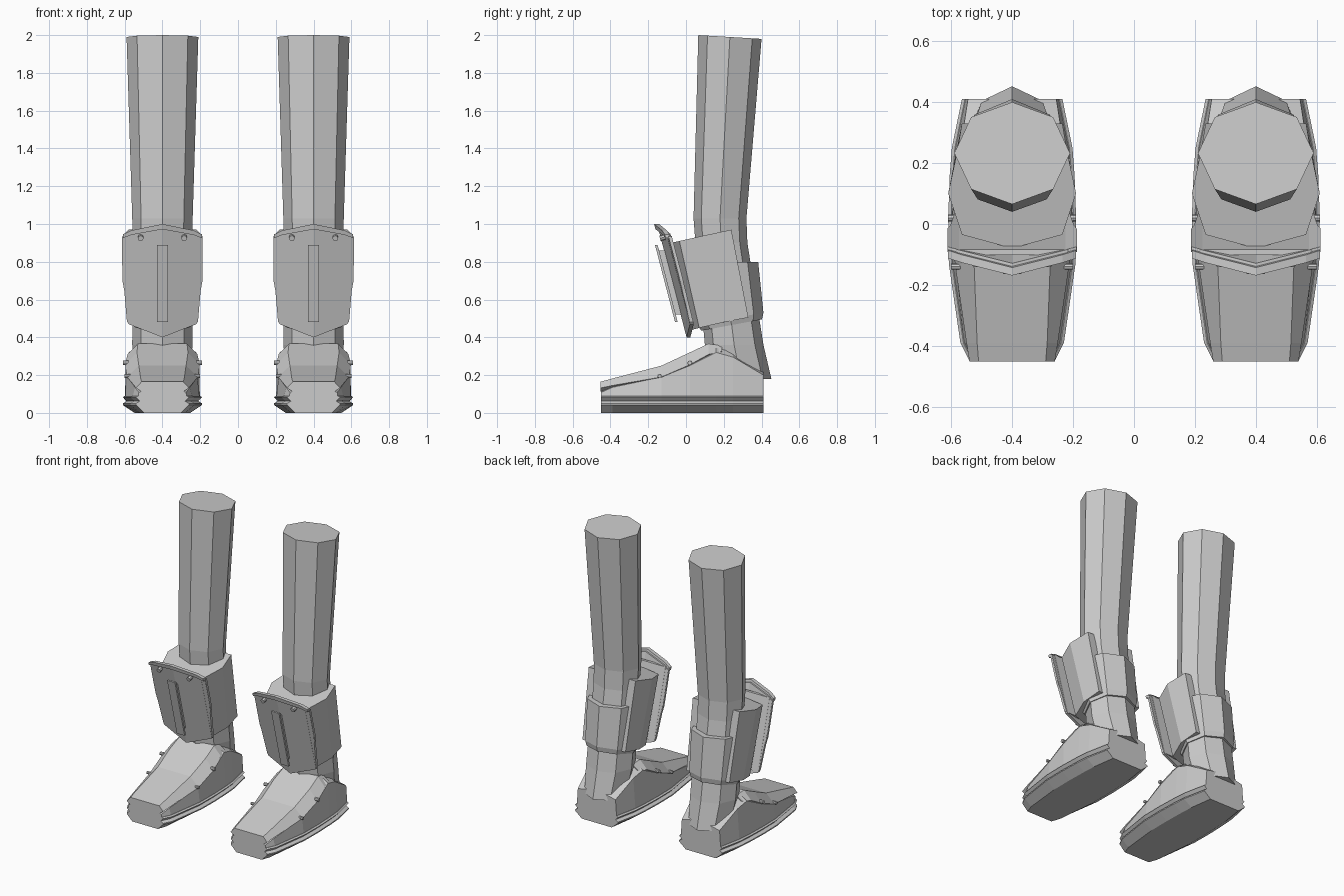
import bpy, bmesh
from math import sin, cos, pi
from mathutils import Vector

if "Cube" in bpy.data.objects:
    bpy.data.objects.remove(bpy.data.objects["Cube"])

LEG_X = 0.4


def finish(name, bm):
    """Turn a bmesh built around x=0 into a part of both legs."""
    bmesh.ops.recalc_face_normals(bm, faces=bm.faces)
    bmesh.ops.translate(bm, verts=bm.verts, vec=(LEG_X, 0, 0))
    me = bpy.data.meshes.new(name)
    bm.to_mesh(me)
    bm.free()
    ob = bpy.data.objects.new(name, me)
    bpy.context.collection.objects.link(ob)
    ob.modifiers.new("other_leg", 'MIRROR').use_mirror_merge = False
    return ob


def loft(name, rings):
    """Skin a list of closed rings and cap both ends."""
    bm = bmesh.new()
    vr = [[bm.verts.new(p) for p in r] for r in rings]
    n = len(vr[0])
    for a, b in zip(vr, vr[1:]):
        for i in range(n):
            j = (i + 1) % n
            bm.faces.new((a[i], a[j], b[j], b[i]))
    bm.faces.new(vr[0])
    bm.faces.new(vr[-1])
    return finish(name, bm)


def sym(half):
    """Complete a half ring (x >= 0) with its mirror image."""
    other = [(-x, y, z) for x, y, z in reversed(half) if x > 1e-5]
    return half + other


def octagon(z, front, back, hw, slope=0.0):
    """Eight-sided ring with a corner to the front; slope tilts it along y."""
    c, r = (front + back) / 2, (back - front) / 2
    return [(hw * sin(k * pi / 4), c - r * cos(k * pi / 4),
             z - slope * cos(k * pi / 4)) for k in range(8)]


# Leg with heel flare
loft("leg", [octagon(1.99, 0.065, 0.40, 0.19, -0.01),
             octagon(1.03, 0.04, 0.32, 0.16),
             octagon(0.90, 0.05, 0.325, 0.157),
             octagon(0.36, 0.10, 0.41, 0.16),
             octagon(0.18, 0.13, 0.452, 0.14)])

# Strap around the calf
loft("calf_strap", [octagon(0.795, 0.0, 0.382, 0.185, 0.005),
                    octagon(0.50, 0.06, 0.41, 0.175, 0.03),
                    octagon(0.465, 0.08, 0.402, 0.165, 0.03)])

# Shin guard body
loft("shin_guard", [
    sym([(0, -0.08, 0.90), (0.165, -0.035, 0.91), (0.21, 0.10, 0.94),
         (0.18, 0.24, 0.97)]),
    sym([(0, 0.03, 0.44), (0.14, 0.07, 0.45), (0.18, 0.20, 0.48),
         (0.165, 0.33, 0.505)])])


# Bent shin plate: everything on it follows one V-shaped tilted surface
def plate_y(x, z, off=0.0):
    return -0.165 + (1.0 - z) * 0.26 + abs(x) * 0.2 + off


def plate(name, sides, front, back):
    """sides: (x, top z, bottom z) columns across the plate."""
    rings = []
    for x, zt, zb in sides:
        rings.append([(x, plate_y(x, z, o), z) for z, o in
                      ((zt, front), (zb, front), (zb, back), (zt, back))])
    return loft(name, rings)


def mirror_cols(cols):
    return [(-x, t, b) for x, t, b in reversed(cols) if x > 0] + cols


plate("shin_plate", mirror_cols([(0, 0.985, 0.40), (0.18, 0.95, 0.47), (0.185, 0.945, 0.48)]),
      0.012, 0.032)
plate("plate_flare", mirror_cols([(0, 0.97, 0.42), (0.17, 0.945, 0.475), (0.212, 0.935, 0.70),
                                  (0.213, 0.93, 0.80)]), 0.014, 0.03)
plate("plate_wing", mirror_cols([(0.18, 0.945, 0.475), (0.188, 0.94, 0.482), (0.21, 0.935, 0.74)]),
      0.013, 0.031)
plate("plate_lip", mirror_cols([(0, 1.0, 0.972), (0.165, 0.966, 0.942), (0.21, 0.945, 0.925)]),
      -0.004, 0.022)
plate("plate_bar", [(-0.03, 0.89, 0.48), (0.03, 0.89, 0.48)], -0.034, -0.02)
plate("bar_mount", [(-0.015, 0.86, 0.52), (0.015, 0.86, 0.52)], -0.021, 0.02)


# Small studs on the plate and the boot
def stud(name, p, axis, r, depth):
    bm = bmesh.new()
    rot = Vector(axis).to_track_quat('Z', 'Y').to_matrix().to_4x4()
    for s in (-1, 1):
        res = bmesh.ops.create_cone(bm, cap_ends=True, segments=8, radius1=r,
                                    radius2=r, depth=depth)
        m = rot.copy()
        m.translation = (s * p[0], p[1], p[2])
        if s < 0:
            m = m @ rot.inverted() @ Vector((-axis[0], axis[1], axis[2])).to_track_quat(
                'Z', 'Y').to_matrix().to_4x4()
        m = Vector((s * axis[0], axis[1], axis[2])).to_track_quat('Z', 'Y').to_matrix().to_4x4()
        m.translation = (s * p[0], p[1], p[2])
        bmesh.ops.transform(bm, matrix=m, verts=res['verts'])
    return finish(name, bm)


stud("plate_stud", (0.115, plate_y(0.115, 0.928), 0.928), (0, -1, -0.26), 0.015, 0.03)
stud("ankle_stud", (0.195, 0.02, 0.265), (1, 0, 0), 0.012, 0.03)
stud("toe_stud", (0.185, -0.14, 0.195), (1, 0, 0), 0.01, 0.03)

# Grooved sole and boot upper: sections (y, half width, shoulder x, z, top x, z)
boot_rows = [(-0.45, 0.14, 0.125, 0.108, 0.08, 0.13),
             (-0.39, 0.17, 0.145, 0.135, 0.09, 0.15),
             (-0.13, 0.208, 0.185, 0.19, 0.11, 0.21),
             (0.02, 0.21, 0.195, 0.25, 0.13, 0.28),
             (0.16, 0.205, 0.18, 0.32, 0.14, 0.345),
             (0.25, 0.198, 0.17, 0.295, 0.13, 0.32),
             (0.41, 0.165, 0.145, 0.20, 0.08, 0.215)]
sole, upper = [], []
for y, w, sx, sz, tx, tz in boot_rows:
    sole.append(sym([(0.7 * w, y, 0.0), (w, y, 0.042), (w, y, 0.05),
                     (w - 0.02, y, 0.062), (w, y, 0.083), (w - 0.01, y, 0.09)]))
    upper.append(sym([(w - 0.012, y, 0.085), (sx, y, sz), (tx, y, tz)]))
loft("sole", sole)
loft("boot_upper", upper)

# Instep plate over the toes: (y, edge x, edge z, top x, top z)
instep_rows = [(-0.452, 0.14, 0.132, 0.11, 0.165),
               (-0.39, 0.15, 0.145, 0.115, 0.182),
               (-0.13, 0.188, 0.19, 0.125, 0.25),
               (0.02, 0.198, 0.255, 0.135, 0.32),
               (0.12, 0.185, 0.31, 0.13, 0.367),
               (0.19, 0.165, 0.325, 0.12, 0.355)]
loft("instep_plate", [sym([(ex - 0.03, y, ez - 0.02), (ex, y, ez),
                           (tx, y, tz)])
                      for y, ex, ez, tx, tz in instep_rows])
